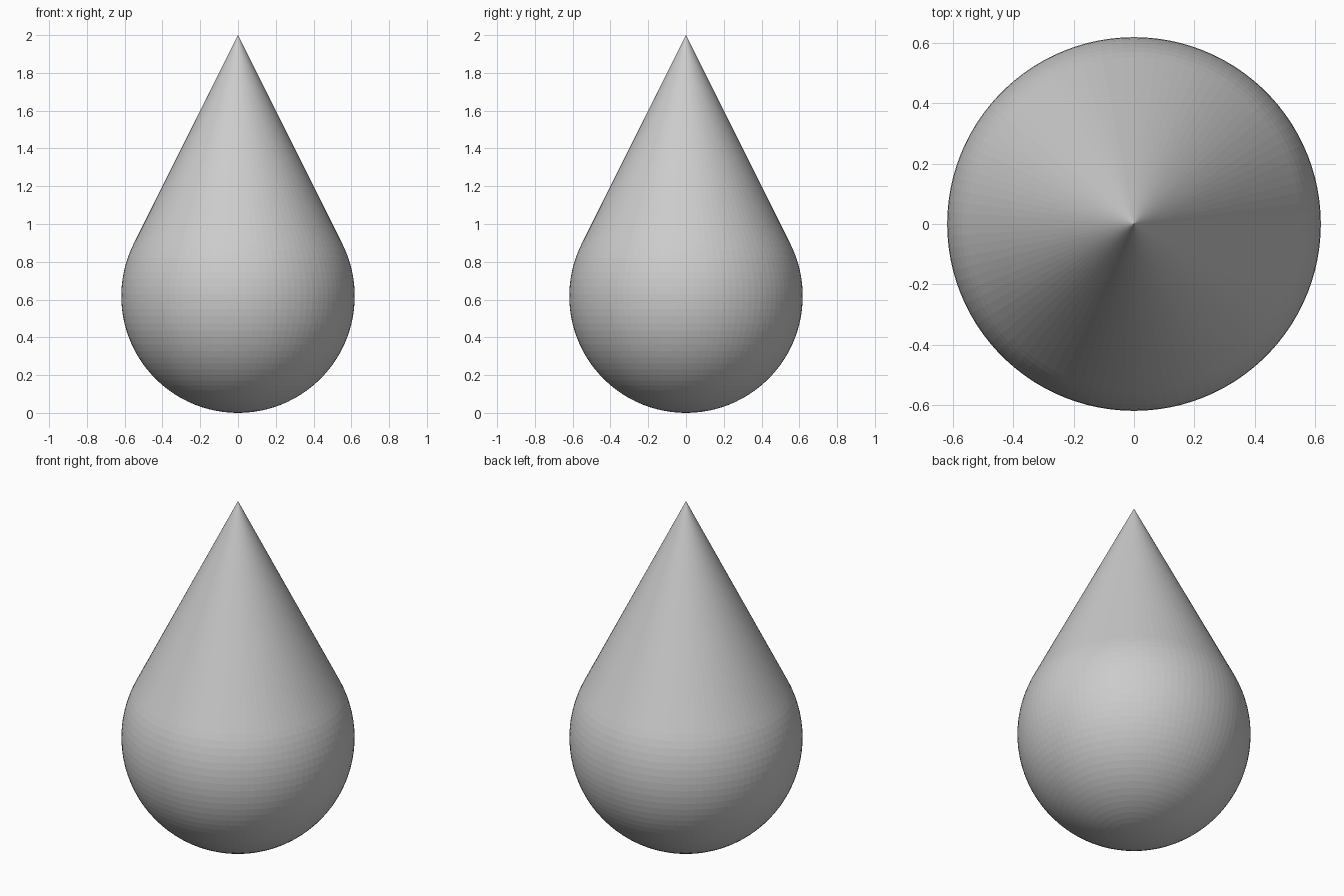
import bpy, bmesh
from math import sin, cos, pi, asin

if "Cube" in bpy.data.objects:
    bpy.data.objects.remove(bpy.data.objects["Cube"])

R = 0.618        # radius of the round body
TIP = 2.0        # height of the point
SEGMENTS = 100   # sides around the axis
RINGS = 32       # steps along the round part of the profile

# Half profile: arc from the bottom pole to the tangent circle, then straight to the tip
tangent = asin(R / (TIP - R))
profile = []
for i in range(1, RINGS + 1):
    a = -pi / 2 + (tangent + pi / 2) * i / RINGS
    profile.append((R * cos(a), R + R * sin(a)))

# Turn the profile around z
bm = bmesh.new()
rings = []
for r, z in profile:
    rings.append([bm.verts.new((r * cos(2 * pi * k / SEGMENTS), r * sin(2 * pi * k / SEGMENTS), z))
                  for k in range(SEGMENTS)])
bottom = bm.verts.new((0, 0, 0))
tip = bm.verts.new((0, 0, TIP))
for k in range(SEGMENTS):
    n = (k + 1) % SEGMENTS
    bm.faces.new((bottom, rings[0][n], rings[0][k]))
    for lo, hi in zip(rings, rings[1:]):
        bm.faces.new((lo[k], lo[n], hi[n], hi[k]))
    bm.faces.new((rings[-1][k], rings[-1][n], tip))

# Teardrop body, left flat shaded with fine facets
mesh = bpy.data.meshes.new("teardrop")
bm.to_mesh(mesh)
bm.free()
teardrop = bpy.data.objects.new("teardrop", mesh)
bpy.context.collection.objects.link(teardrop)
